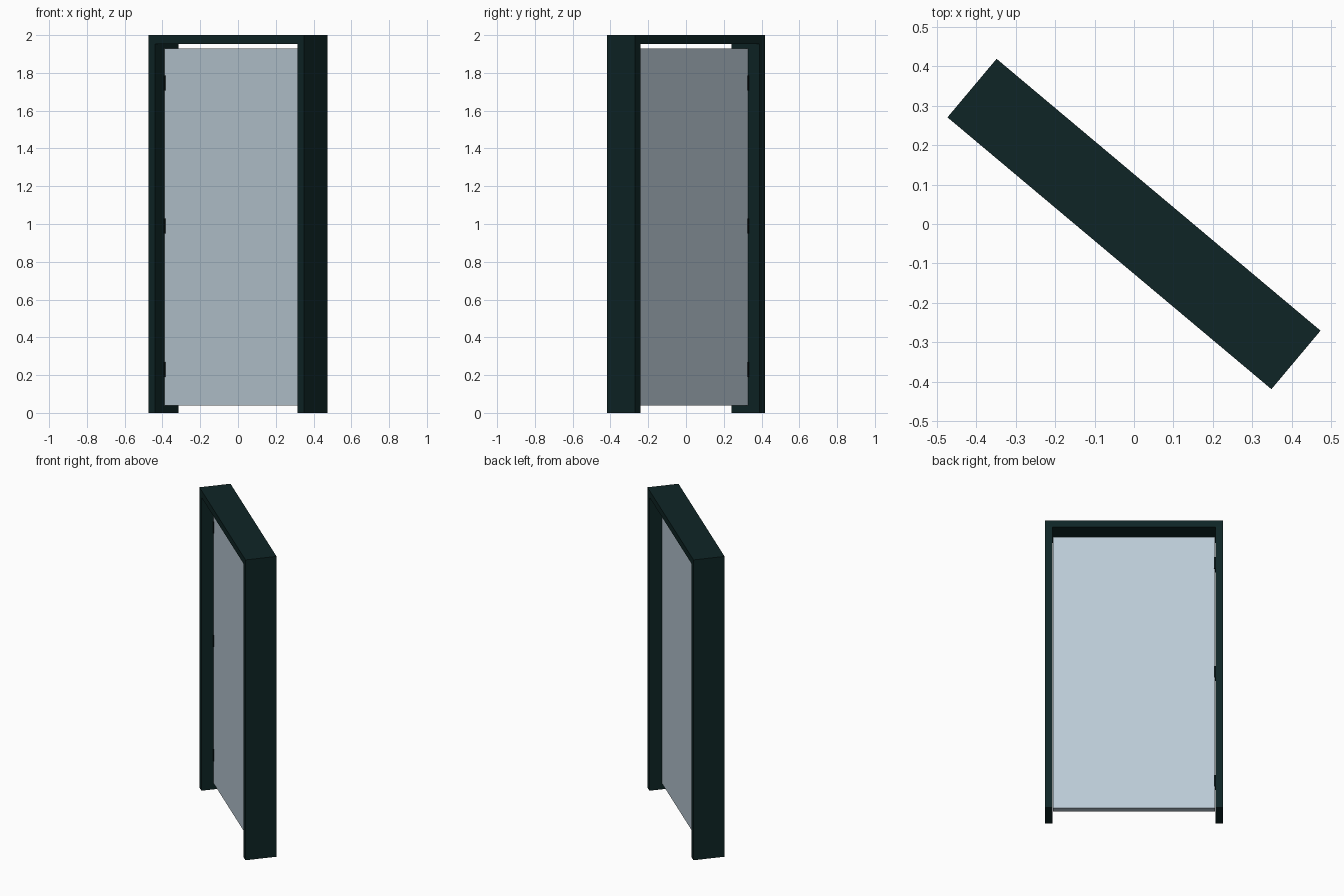
import bpy, bmesh, math
from mathutils import Matrix

if "Cube" in bpy.data.objects:
    bpy.data.objects.remove(bpy.data.objects["Cube"])

# whole door is turned 40 degrees about the vertical axis
TURN = Matrix.Rotation(math.radians(-40), 4, 'Z')
HALF_W, HALF_D, HEIGHT, WALL = 0.537, 0.097, 2.0, 0.046


def material(name, color):
    m = bpy.data.materials.new(name)
    m.diffuse_color = (*color, 1)
    m.use_nodes = True
    m.node_tree.nodes["Principled BSDF"].inputs["Base Color"].default_value = m.diffuse_color
    return m


def finish(name, bm, mat):
    bmesh.ops.recalc_face_normals(bm, faces=bm.faces)
    bm.transform(TURN)
    mesh = bpy.data.meshes.new(name)
    bm.to_mesh(mesh)
    bm.free()
    mesh.materials.append(mat)
    obj = bpy.data.objects.new(name, mesh)
    bpy.context.collection.objects.link(obj)


def extruded(name, profile, y0, y1, mat):
    """Extrude an (x, z) outline from depth y0 to y1."""
    bm = bmesh.new()
    face = bm.faces.new([bm.verts.new((x, y0, z)) for x, z in profile])
    res = bmesh.ops.extrude_face_region(bm, geom=[face], use_keep_orig=True)
    verts = [g for g in res["geom"] if isinstance(g, bmesh.types.BMVert)]
    bmesh.ops.translate(bm, verts=verts, vec=(0, y1 - y0, 0))
    finish(name, bm, mat)


def box(name, x0, x1, y0, y1, z0, z1, mat):
    extruded(name, [(x0, z0), (x1, z0), (x1, z1), (x0, z1)], y0, y1, mat)


frame_mat = material("dark green frame", (0.0045, 0.0185, 0.0190))
panel_mat = material("pale blue grey panel", (0.49, 0.59, 0.665))
hinge_mat = material("near black hinge", (0.003, 0.008, 0.009))

# door frame: two jambs and a header in one arch outline
inner = HALF_W - WALL
extruded("door_frame",
         [(-HALF_W, 0), (-inner, 0), (-inner, HEIGHT - WALL), (inner, HEIGHT - WALL),
          (inner, 0), (HALF_W, 0), (HALF_W, HEIGHT), (-HALF_W, HEIGHT)],
         -HALF_D, HALF_D, frame_mat)

# door leaf
box("door_panel", -0.489, 0.489, -0.021, 0.019, 0.04, 1.93, panel_mat)

# three hinges between the leaf and the jamb
for i, z in enumerate((0.23, 0.99, 1.747)):
    box(f"hinge_{i + 1}", -0.495, -0.484, -0.024, 0.022, z - 0.04, z + 0.04, hinge_mat)
